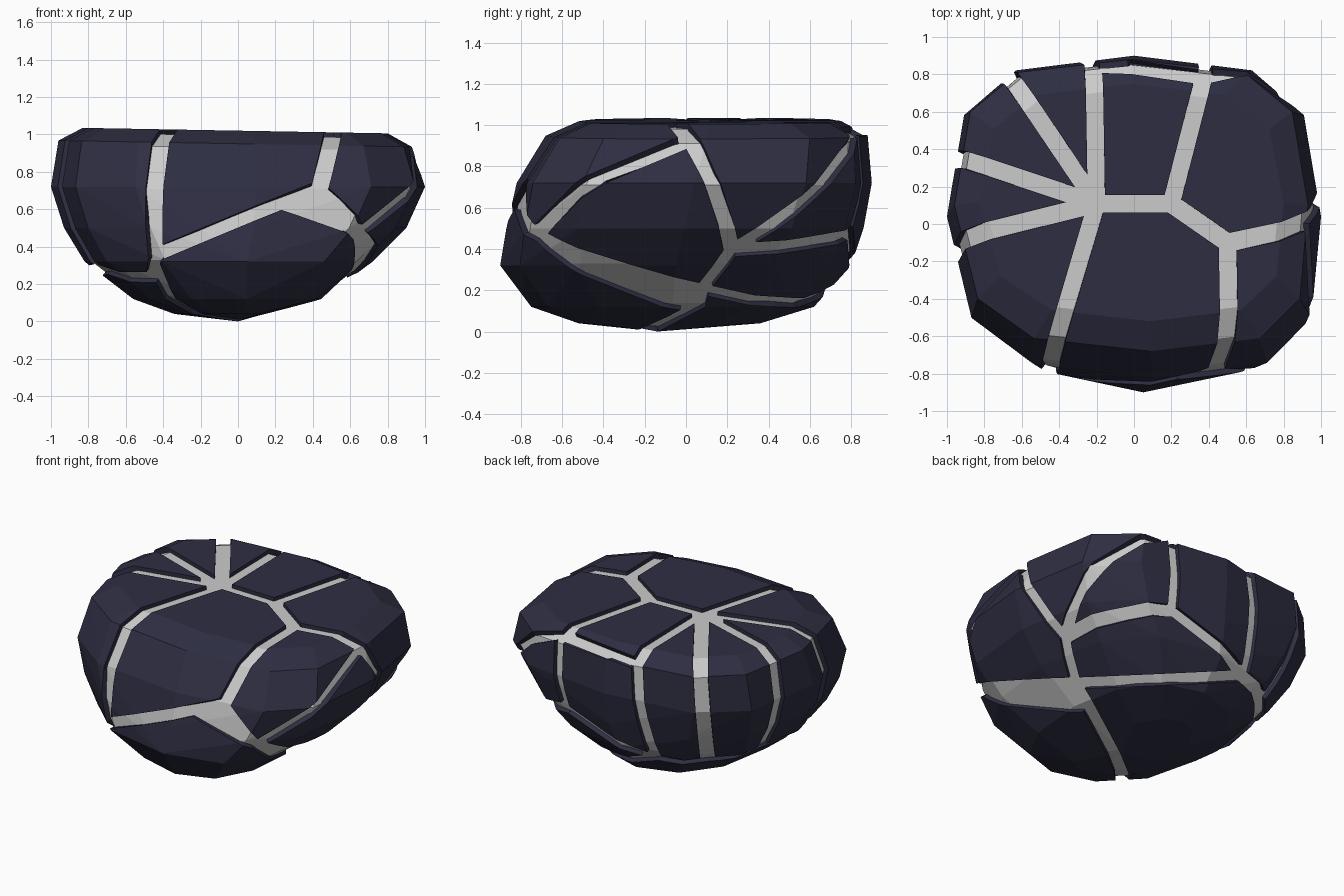
import bpy, bmesh, math
from mathutils import Vector

if "Cube" in bpy.data.objects:
    bpy.data.objects.remove(bpy.data.objects["Cube"])

C = Vector((0, 0, 0.5))
GAP_TOP, GAP_LOW, THICK = 0.046, 0.036, 0.035

# Rock profile rings: z, x min, x max, y min, y max, squareness
RINGS = [(1.02, -.83, .80, -.52, .75, 2.9), (.95, -.96, .93, -.68, .88, 3.1),
         (.72, -1, 1, -.82, .90, 3.0), (.50, -.93, .90, -.87, .86, 2.7),
         (.32, -.82, .72, -.90, .80, 2.4), (.12, -.56, .45, -.75, .62, 2.2),
         (.04, -.34, .15, -.52, .36, 2.1)]


def rock():
    """Faceted convex boulder, front end skewed to the right."""
    bm = bmesh.new()
    for z, x0, x1, y0, y1, n in RINGS:
        for i in range(12):
            a = math.tau * i / 12
            c, s = math.cos(a), math.sin(a)
            px = math.copysign(abs(c) ** (2 / n), c)
            py = math.copysign(abs(s) ** (2 / n), s)
            x = (x0 + x1) / 2 + px * (x1 - x0) / 2
            y = (y0 + y1) / 2 + py * (y1 - y0) / 2
            if py < 0:
                x += 0.1 * py * py
            bm.verts.new((x, y, z - (0.018 * x if z > .9 else 0)))
    bm.verts.new((0, -.14, 0))
    res = bmesh.ops.convex_hull(bm, input=bm.verts)
    junk = [g for g in res["geom_interior"] if isinstance(g, bmesh.types.BMVert)]
    bmesh.ops.delete(bm, geom=junk, context='VERTS')
    bmesh.ops.dissolve_limit(bm, angle_limit=0.05, verts=bm.verts, edges=bm.edges)
    bmesh.ops.recalc_face_normals(bm, faces=bm.faces)
    return bm


def add_object(name, bm):
    me = bpy.data.meshes.new(name)
    bm.to_mesh(me)
    bm.free()
    ob = bpy.data.objects.new(name, me)
    bpy.context.collection.objects.link(ob)
    return ob


# Crack junctions (T top, F front, R right, B back, L left)
J = {k: Vector(v) for k, v in dict(
    T0=(-.2, .11, 1.03), T1=(.2, .11, 1.02), T2=(.5, -.1, 1.01),
    F0=(-.46, -.84, .35), F1=(.44, -.80, .72), F2=(.64, -.72, .47),
    R0=(.97, .02, .95), R1=(.78, .23, .39), R2=(.55, .08, .20),
    B0=(.37, .78, .97), B1=(-.22, .83, .95), B3=(-.28, .72, .28), B4=(.36, .82, .48),
    L0=(-.54, .53, .29), L1=(-.75, .25, .28), L2=(-.76, -.22, .27),
    L3=(-.52, -.72, .2)).items()}

# Third point steering a crack's cutting plane (default: rock centre)
MID = {frozenset(k.split()): Vector(v) for k, v in {
    "T0 F0": (-.43, -.68, .93), "T0 L2": (-.97, -.13, .85), "T0 L1": (-.95, .35, .85),
    "T0 L0": (-.66, .77, .85), "T2 F1": (.5, -.65, .97), "R2 L3": (.05, -.15, 0),
    "T0 B1": J["B3"], "B1 B3": J["T0"], "T1 B0": J["B4"], "B0 B4": J["T1"],
    "T0 B3": J["B1"], "R2 B3": (.25, .5, .15), "F2 R2": (.68, -.35, .32)}.items()}

PLATES = {
    "plate_top_back": "T0 T1 B0 B1", "plate_top_right": "T1 T2 R0 R1 B0",
    "plate_front": "T0 T1 T2 F1 F0", "plate_front_right": "T2 F1 F2 R0",
    "plate_front_left": "T0 F0 L3 L2", "plate_left": "T0 L2 L1",
    "plate_left_back": "T0 L1 L0", "plate_back_left": "T0 L0 B3",
    "plate_back": "B0 B1 B3 B4", "plate_back_right": "B0 B4 R1",
    "plate_low_back": "R1 R2 B3 B4", "plate_right": "R0 F2 R2 R1",
    "plate_low_front": "F0 F1 F2 R2 L3", "plate_underside": "R2 B3 L0 L1 L2 L3"}

# Grey core
bm = rock()
for v in bm.verts:
    d = v.co - C
    v.co = C + Vector((d.x * .968, d.y * .965, d.z * .95))
add_object("stone_core", bm)

# Dark raised plates
dark = bpy.data.materials.new("dark_slate")
dark.diffuse_color = (.027, .027, .055, 1)
dark.use_nodes = True
dark.node_tree.nodes["Principled BSDF"].inputs["Base Color"].default_value = dark.diffuse_color
for name, loop in PLATES.items():
    keys = loop.split()
    inside = sum((J[k] for k in keys), Vector()) / len(keys)
    bm = rock()
    for a, b in zip(keys, keys[1:] + keys[:1]):
        m = MID.get(frozenset((a, b)), C)
        no = (J[b] - J[a]).cross(m - J[a]).normalized()
        if no.dot(inside - J[a]) < 0:
            no = -no
        gap = GAP_TOP if "T" in a + b else GAP_LOW
        bmesh.ops.bisect_plane(bm, geom=bm.verts[:] + bm.edges[:] + bm.faces[:],
                               plane_co=J[a] + no * gap, plane_no=no, clear_inner=True)
    ob = add_object(name, bm)
    ob.data.materials.append(dark)
    mod = ob.modifiers.new("thickness", 'SOLIDIFY')
    mod.thickness = THICK
    mod.offset = -1
